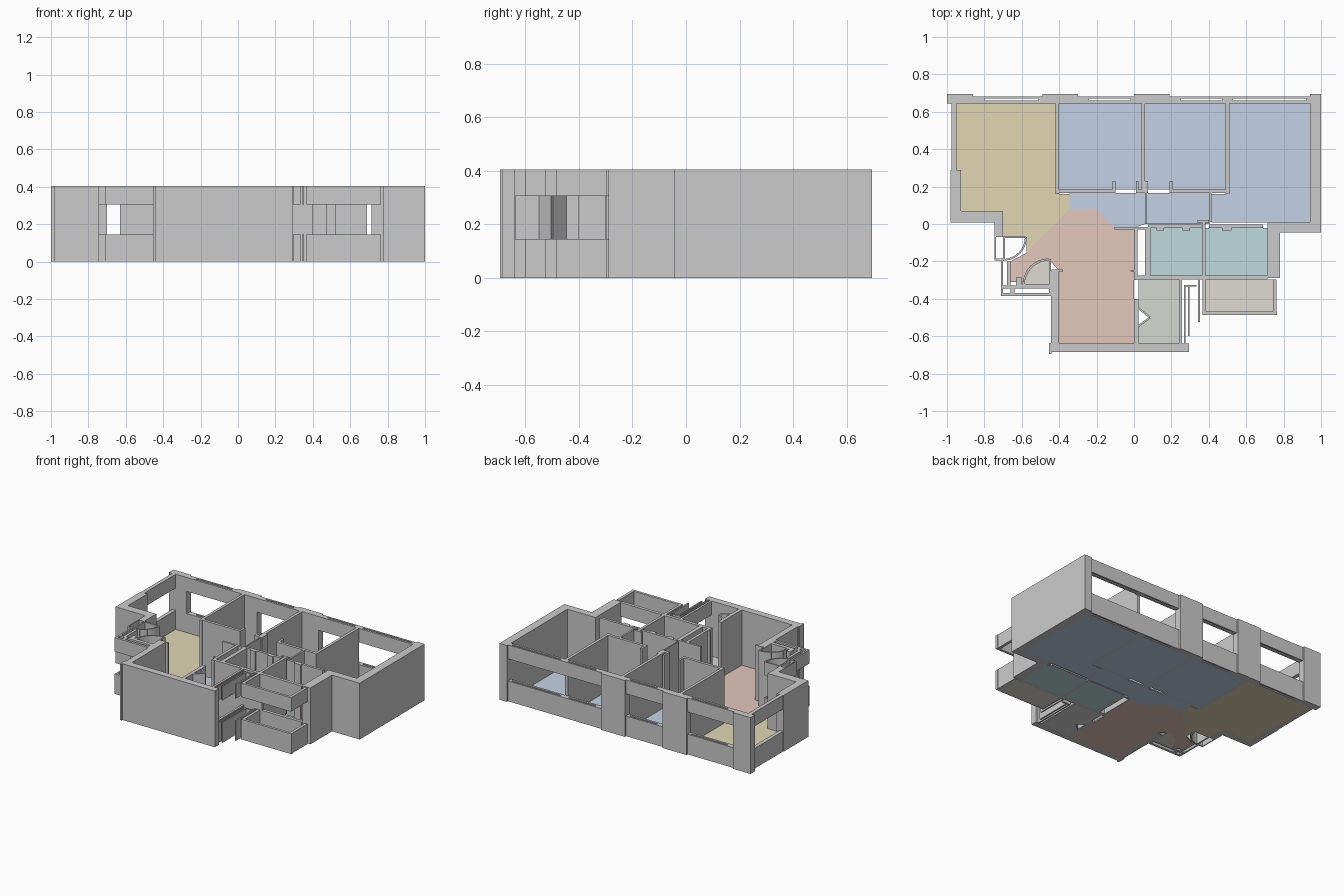
import bpy, bmesh, math
from mathutils import Vector

H, SILL, HEAD = 0.405, 0.145, 0.305   # wall height, window bottom and top
FULL = [(0, H)]
BAND = [(0, SILL), (HEAD, H)]         # parapet and lintel around an opening


def finish(name, bm, color=None):
    bmesh.ops.recalc_face_normals(bm, faces=bm.faces)
    me = bpy.data.meshes.new(name)
    bm.to_mesh(me)
    bm.free()
    ob = bpy.data.objects.new(name, me)
    bpy.context.collection.objects.link(ob)
    if color:
        m = bpy.data.materials.new(name + "_colour")
        m.diffuse_color = (*color, 1)
        me.materials.append(m)


def prism(bm, pts, z0, z1):
    f = bm.faces.new([bm.verts.new((x, y, z0)) for x, y in pts])
    r = bmesh.ops.extrude_face_region(bm, geom=[f], use_keep_orig=True)
    vs = [v for v in r["geom"] if isinstance(v, bmesh.types.BMVert)]
    bmesh.ops.translate(bm, vec=(0, 0, z1 - z0), verts=vs)


def walls(name, boxes, levels=FULL):
    bm = bmesh.new()
    for x0, x1, y0, y1 in boxes:
        for z0, z1 in levels:
            prism(bm, [(x0, y0), (x1, y0), (x1, y1), (x0, y1)], z0, z1)
    finish(name, bm)


def thin_wall(name, path, t=0.012, levels=FULL):
    bm = bmesh.new()
    for a, b in zip(path, path[1:]):
        a, b = Vector(a), Vector(b)
        d = (b - a).normalized()
        n = Vector((-d.y, d.x)) * t / 2
        for z0, z1 in levels:
            prism(bm, [a - n, b - n, b + n, a + n], z0, z1)
    finish(name, bm)


def floor(name, color, *polys):
    bm = bmesh.new()
    for p in polys:
        prism(bm, p, 0, 0.008)
    finish(name, bm, color)


def rect(x0, x1, y0, y1):
    return [(x0, y0), (x1, y0), (x1, y1), (x0, y1)]


def arc(cx, cy, r, a0, a1, n=8):
    return [(cx + r * math.cos(math.radians(a0 + (a1 - a0) * i / n)),
             cy + r * math.sin(math.radians(a0 + (a1 - a0) * i / n))) for i in range(n + 1)]


# Back facade: piers and double-skinned window bands
walls("back_piers", [(-1, -.86, .645, .695), (-.49, -.30, .645, .695),
                     (0, .19, .645, .695), (.94, 1, .645, .695)])
for i, (a, b) in enumerate([(-.86, -.49), (-.30, 0), (.19, .94)]):
    walls(f"back_window_{i}", [(a, b, .67, .682), (a, b, .645, .66),
                               (a, a + .06, .66, .67), (b - .02, b, .66, .67)], BAND)
walls("back_window_mullion", [(.47, .53, .645, .682)], BAND)

# Outer side walls
walls("right_wall", [(.94, 1, -.045, .645), (.775, .94, -.045, .008), (.715, .78, -.29, .008)])
walls("left_window", [(-.975, -.948, .29, .645)], BAND)
walls("left_wall", [(-.98, -.925, .07, .29), (-.98, -.70, .008, .07), (-.745, -.70, -.07, .008)])
walls("living_walls", [(-.445, -.40, -.64, -.25), (-.45, .25, -.685, -.635),
                       (-.455, -.44, -.695, -.64), (-.44, -.38, -.255, -.243)])
walls("kitchen_corner", [(.25, .295, -.685, -.64)])

# Entry bay with glazed sides and door swings
walls("entry_windows", [(-.745, -.738, -.19, -.07), (-.745, -.70, -.195, -.185),
                        (-.712, -.70, -.37, -.19), (-.68, -.66, -.335, -.20),
                        (-.712, -.445, -.385, -.368), (-.70, -.455, -.345, -.33),
                        (-.70, -.69, -.19, -.07), (-.70, -.58, -.075, -.065),
                        (-.66, -.64, -.37, -.345)], BAND)
walls("entry_jambs", [(-.63, -.60, -.33, -.285), (-.455, -.445, -.385, -.19),
                      (-.62, -.455, -.33, -.32)])
thin_wall("entry_door_swing_a", arc(-.70, -.07, .122, -90, 0), .01, BAND)
thin_wall("entry_door_swing_b", arc(-.455, -.325, .135, 90, 180), .012)

# Bedroom partitions
walls("bedroom_partitions", [
    (-.42, -.40, .16, .645), (-.40, -.10, .165, .185), (-.115, -.10, .18, .23),
    (.012, .025, .165, .23), (.025, .06, .165, .185), (.04, .06, .165, .645),
    (.06, .075, .165, .23), (.19, .205, .165, .23), (.19, .51, .165, .185),
    (.49, .51, .16, .645), (.06, .068, .0, .165), (.403, .415, .01, .165),
    (.34, .40, .008, .022)])

# Bathroom and kitchen partitions
walls("service_partitions", [
    (-.105, .075, -.03, -.015), (.075, .36, -.022, -.004), (.40, .69, -.022, -.004),
    (.12, .16, -.034, -.004), (.26, .30, -.034, -.004), (.47, .52, -.034, -.004),
    (.0, .02, -.30, -.03), (.06, .088, -.28, -.02), (.363, .382, -.28, .02),
    (.02, .40, -.298, -.275), (.0, .025, -.64, -.40), (-.02, 0, -.255, -.245)])
walls("bathroom_window", [(.40, .715, -.298, -.275)], BAND)

# Kitchen glazing and balcony parapet
walls("kitchen_window", [(.24, .256, -.64, -.298), (.268, .276, -.64, -.33),
                         (.288, .297, -.60, -.33), (.268, .335, -.335, -.325)], BAND)
walls("balcony_parapet", [(.342, .352, -.525, -.298), (.365, .385, -.48, -.298),
                          (.365, .765, -.486, -.468), (.742, .762, -.486, -.298)], BAND)
thin_wall("kitchen_folding_door", [(.025, -.45), (.085, -.50), (.025, -.545)], .01)

# Floors
floor("dining_floor", (.76, .68, .46),
      [(-.948, .645), (-.42, .645), (-.42, .16), (-.345, .16), (-.345, .075), (-.575, -.155),
       (-.575, -.07), (-.70, -.07), (-.70, .07), (-.925, .07), (-.925, .29), (-.948, .29)])
floor("living_floor", (.77, .57, .50),
      [(-.345, .075), (-.195, .075), (-.105, -.02), (0, -.02), (0, -.635), (-.40, -.635),
       (-.40, -.25), (-.455, -.19), (-.53, -.21), (-.59, -.31), (-.66, -.31), (-.66, -.20),
       (-.575, -.155)])
floor("bedroom_floor", (.55, .65, .78),
      rect(-.40, .04, .185, .645), rect(.06, .49, .185, .645), rect(.51, .94, .008, .645),
      [(-.345, .165), (-.345, .075), (-.195, .075), (-.105, -.02), (0, -.02), (.06, .0), (.06, .165)],
      rect(.068, .403, 0, .165), rect(.415, .51, .008, .16))
floor("bathroom_floor", (.52, .73, .72),
      rect(.088, .363, -.275, -.022), rect(.382, .715, -.275, -.022))
floor("kitchen_floor", (.66, .68, .65),
      [(.025, -.298), (.24, -.298), (.24, -.635), (.025, -.635), (.025, -.545), (.085, -.50),
       (.025, -.45)])
floor("balcony_floor", (.74, .70, .65), rect(.385, .742, -.468, -.298))
floor("entry_floor", (.74, .70, .65), arc(-.455, -.325, .13, 90, 180) + [(-.455, -.325)])
